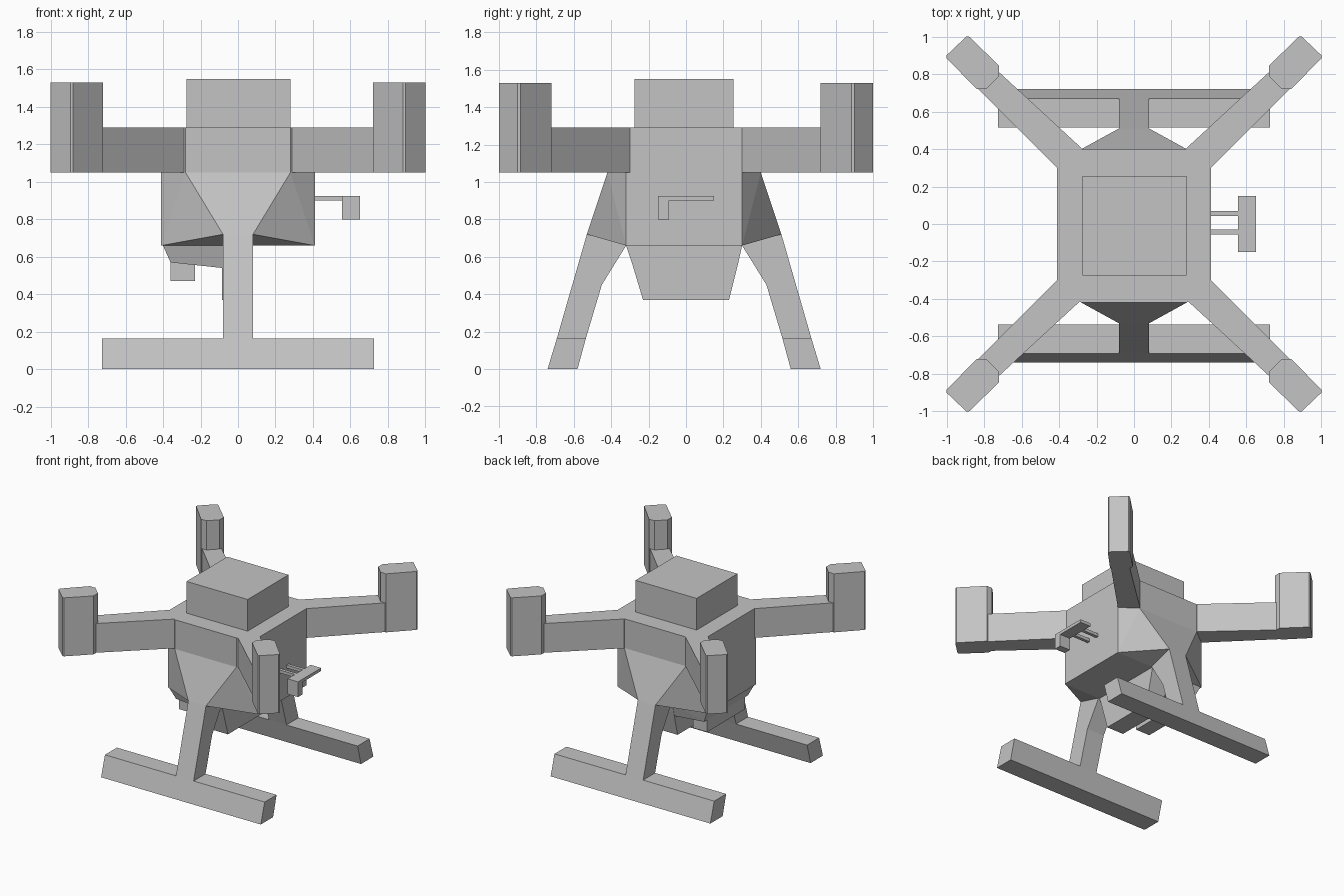
import bpy, bmesh

old = bpy.data.objects.get("Cube")
if old:
    bpy.data.objects.remove(old, do_unlink=True)

grey = bpy.data.materials.new("matte_grey")
grey.use_nodes = True
grey.diffuse_color = (0.55, 0.55, 0.55, 1)
grey.node_tree.nodes["Principled BSDF"].inputs["Base Color"].default_value = (0.55, 0.55, 0.55, 1)

MID = -0.01  # fore-aft centre of the fuselage


def finish(name, bm):
    bmesh.ops.recalc_face_normals(bm, faces=bm.faces)
    mesh = bpy.data.meshes.new(name)
    bm.to_mesh(mesh)
    bm.free()
    mesh.materials.append(grey)
    obj = bpy.data.objects.new(name, mesh)
    bpy.context.collection.objects.link(obj)
    return obj


def prism(name, outline, axis, low, high):
    """Extrude a 2D outline along the x, y or z axis."""
    place = {"x": lambda a, b, c: (c, a, b),
             "y": lambda a, b, c: (a, c, b),
             "z": lambda a, b, c: (a, b, c)}[axis]
    bm = bmesh.new()
    ends = [[bm.verts.new(place(a, b, c)) for a, b in outline] for c in (low, high)]
    bm.faces.new(ends[0])
    bm.faces.new(ends[1])
    n = len(outline)
    for i in range(n):
        j = (i + 1) % n
        bm.faces.new((ends[0][i], ends[0][j], ends[1][j], ends[1][i]))
    return finish(name, bm)


def box(name, x, y, z):
    return prism(name, [(x[0], y[0]), (x[1], y[0]), (x[1], y[1]), (x[0], y[1])], "z", *z)


def hull(name, points):
    bm = bmesh.new()
    for p in points:
        bm.verts.new(p)
    bmesh.ops.convex_hull(bm, input=bm.verts[:])
    bmesh.ops.dissolve_limit(bm, angle_limit=0.01, verts=bm.verts[:], edges=bm.edges[:])
    return finish(name, bm)


# Fuselage: octagonal deck, lower box and the raised top hatch
quarter = [(0.41, 0.31), (0.28, 0.41)]
deck = (quarter + [(-x, y) for x, y in reversed(quarter)]
        + [(-x, -y) for x, y in quarter] + [(x, -y) for x, y in reversed(quarter)])
prism("body_deck", [(x, y + MID) for x, y in deck], "z", 1.05, 1.29)
box("lower_body", (-0.41, 0.41), (MID - 0.31, MID + 0.31), (0.66, 1.05))
box("top_hatch", (-0.275, 0.28), (-0.275, 0.255), (1.29, 1.55))

# Tapered leg roots, legs and skids at front and back
for side, s in (("front", -1), ("back", 1)):
    root = [(0.41, 0.31, 1.05), (0.41, 0.31, 0.66), (0.28, 0.39, 0.72),
            (0.08, 0.52, 0.72), (0.28, 0.41, 1.05)]
    hull(side + "_leg_root", [(m * x, MID + s * y, z) for x, y, z in root for m in (1, -1)])
    leg = [(0.30, 0.72), (0.52, 0.72), (0.68, 0.165), (0.525, 0.165), (0.44, 0.45), (0.31, 0.66)]
    skid = [(0.68, 0.165), (0.73, 0), (0.57, 0), (0.525, 0.165)]
    prism(side + "_leg", [(MID + s * y, z) for y, z in leg], "x", -0.08, 0.08)
    prism(side + "_skid", [(MID + s * y, z) for y, z in skid], "x", -0.725, 0.725)

# Four diagonal arms with upright motor pods
arm = [(0.41, 0.30), (0.83, 0.72), (0.72, 0.81), (0.28, 0.405), (0.28, 0.30)]
pod = [(0.72, 0.79), (0.72, 0.845), (0.88, 1.0), (0.895, 1.0),
       (1.0, 0.90), (1.0, 0.885), (0.84, 0.72), (0.79, 0.72)]
for side, sy in (("front", -1), ("back", 1)):
    for hand, sx in (("left", 1), ("right", -1)):
        prism(f"{side}_{hand}_arm", [(sx * x, sy * y) for x, y in arm], "z", 1.05, 1.29)
        prism(f"{side}_{hand}_motor_pod", [(sx * x, sy * y) for x, y in pod], "z", 1.05, 1.53)

# Belly: central keel, tapered side housing and the sensor block under it
keel = [(-0.32, 0.66), (-0.29, 0.57), (-0.23, 0.37), (0.23, 0.37), (0.28, 0.57), (0.30, 0.66)]
prism("belly_keel", keel, "x", -0.085, 0.07)
hull("belly_housing",
     [(x, y, 0.66) for x in (-0.40, -0.08) for y in (-0.32, 0.30)]
     + [(-0.36, y, 0.57) for y in (-0.29, 0.28)]
     + [(-0.08, y, 0.54) for y in (-0.28, 0.27)])
box("belly_sensor", (-0.36, -0.23), (-0.25, 0.24), (0.47, 0.58))

# Side bracket: two rods, a cross plate and a drop tab
for name, y in (("front_rod", -0.043), ("back_rod", 0.057)):
    box("bracket_" + name, (0.40, 0.56), (y - 0.013, y + 0.013), (0.90, 0.925))
bracket = [(-0.15, 0.80), (-0.09, 0.80), (-0.09, 0.90), (0.15, 0.90), (0.15, 0.925), (-0.15, 0.925)]
prism("bracket_plate", bracket, "x", 0.555, 0.65)
